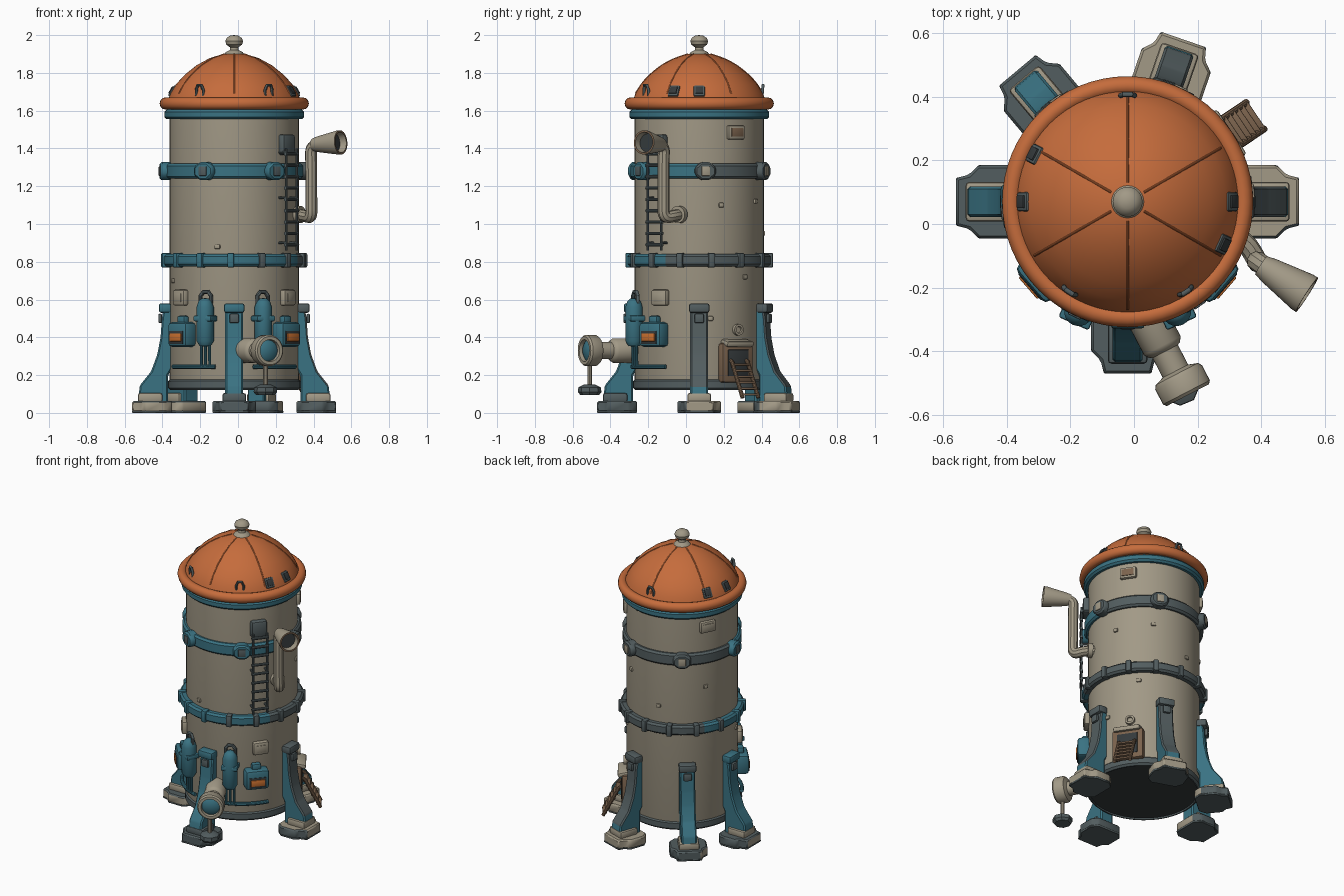
import bpy, bmesh, math
from mathutils import Matrix, Vector

if "Cube" in bpy.data.objects:
    bpy.data.objects.remove(bpy.data.objects["Cube"])

CX, CY = -0.02, 0.07          # tower axis


def mat(name, *c):
    m = bpy.data.materials.new(name)
    m.diffuse_color = (*c, 1)
    m.use_nodes = True
    m.node_tree.nodes["Principled BSDF"].inputs["Base Color"].default_value = m.diffuse_color
    return m


BEIGE = mat("warm_grey", 0.36, 0.32, 0.24)
ORANGE = mat("orange", 0.56, 0.15, 0.045)
TEAL = mat("teal", 0.042, 0.17, 0.225)
SLATE = mat("slate", 0.085, 0.11, 0.115)
BROWN = mat("brown", 0.20, 0.125, 0.075)
DARK = mat("dark_grey", 0.035, 0.042, 0.045)
AMBER = mat("amber_window", 0.62, 0.17, 0.03)


def polar(a):
    """Local x = outward, y = sideways, z = up."""
    return Matrix.Translation((CX, CY, 0)) @ Matrix.Rotation(math.radians(a), 4, 'Z')


def add(name, bm, m, M=Matrix(), second=None, rule=None):
    bm.transform(M)
    bmesh.ops.recalc_face_normals(bm, faces=bm.faces)
    me = bpy.data.meshes.new(name)
    me.materials.append(m)
    if second:
        me.materials.append(second)
        for f in bm.faces:
            f.material_index = int(rule(f.calc_center_median(), f.normal))
    bm.to_mesh(me)
    bm.free()
    ob = bpy.data.objects.new(name, me)
    bpy.context.collection.objects.link(ob)
    return ob


def box(name, size, loc, m, a=0, bevel=0.012, tilt=0, **kw):
    bm = bmesh.new()
    bmesh.ops.create_cube(bm, size=1)
    bm.transform(Matrix.Diagonal((*size, 1)))
    if bevel:
        bmesh.ops.bevel(bm, geom=bm.edges[:], offset=bevel, segments=2, affect='EDGES', profile=0.5)
    M = polar(a) @ Matrix.Translation(loc) @ Matrix.Rotation(math.radians(tilt), 4, 'Y')
    return add(name, bm, m, M, **kw)


def lathe(name, prof, m, M=None, n=64, closed=False, **kw):
    bm = bmesh.new()
    rings = [[bm.verts.new((r * math.cos(k * math.tau / n), r * math.sin(k * math.tau / n), z))
              for k in range(n)] for r, z in prof]
    pairs = list(zip(rings, rings[1:])) + ([(rings[-1], rings[0])] if closed else [])
    for A, B in pairs:
        for k in range(n):
            bm.faces.new((A[k], A[(k + 1) % n], B[(k + 1) % n], B[k]))
    bmesh.ops.remove_doubles(bm, verts=bm.verts[:], dist=1e-5)
    return add(name, bm, m, M or polar(0), **kw)


def prism(name, pts, width, m, M, axis='Y', bevel=0.008, **kw):
    """Extrude a profile drawn in x,z (axis Y) or x,y (axis Z)."""
    bm = bmesh.new()
    vs = [bm.verts.new((p[0], -width / 2, p[1]) if axis == 'Y' else (p[0], p[1], 0)) for p in pts]
    f = bm.faces.new(vs)
    ext = bmesh.ops.extrude_face_region(bm, geom=[f])['geom']
    d = (0, width, 0) if axis == 'Y' else (0, 0, width)
    bmesh.ops.translate(bm, vec=d, verts=[v for v in ext if isinstance(v, bmesh.types.BMVert)])
    bmesh.ops.recalc_face_normals(bm, faces=bm.faces)
    bmesh.ops.bevel(bm, geom=bm.edges[:], offset=bevel, segments=1, affect='EDGES')
    return add(name, bm, m, M, **kw)


def tube(name, pts, r, m, M=Matrix(), smooth=False):
    cu = bpy.data.curves.new(name, 'CURVE')
    cu.dimensions, cu.bevel_depth, cu.bevel_resolution, cu.use_fill_caps = '3D', r, 3, True
    sp = cu.splines.new('NURBS' if smooth else 'POLY')
    sp.points.add(len(pts) - 1)
    for p, q in zip(sp.points, pts):
        p.co = (*q, 1)
    if smooth:
        sp.use_endpoint_u, sp.order_u, sp.resolution_u = True, 3, 6
    tmp = bpy.data.objects.new(name + "_curve", cu)
    bpy.context.collection.objects.link(tmp)
    bm = bmesh.new()
    bm.from_mesh(tmp.to_mesh())
    tmp.to_mesh_clear()
    bpy.data.objects.remove(tmp)
    return add(name, bm, m, M)


def along(p, q):
    p, q = Vector(p), Vector(q)
    return Matrix.Translation(p) @ (q - p).to_track_quat('Z', 'Y').to_matrix().to_4x4()


# Tower shell with dark underside
lathe("tower_body", [(0, .13), (.335, .13), (.342, .15), (.342, 1.59), (.30, 1.62), (0, 1.62)], BEIGE,
      second=DARK, rule=lambda c, n: n.z < -.5)


def hoop(name, r, z0, z1, m, **kw):
    b = 0.012
    lathe(name, [(.33, z0), (r - b, z0), (r, z0 + b), (r, z1 - b), (r - b, z1), (.33, z1)], m, closed=True, **kw)


hoop("base_ring", .35, .12, .18, SLATE)
hoop("lower_band", .38, .775, .84, TEAL, second=SLATE, rule=lambda c, n: c.y + .6 * c.x > .06)
hoop("upper_band", .365, 1.24, 1.32, TEAL, second=SLATE, rule=lambda c, n: c.y > .06)
hoop("collar_ring", .37, 1.555, 1.605, TEAL)

# Band clamps
for i in range(6):
    a = 5 + 60 * i
    back = 0 < a < 180
    o = [(.052 * math.cos(t), .06 * math.sin(t)) for t in [math.radians(22.5 + 45 * k) for k in range(8)]]
    M = polar(a) @ Matrix.Translation((.33, 0, 1.28)) @ Matrix.Rotation(math.pi / 2, 4, 'Y')
    prism("band_clamp", o, .065, SLATE if back else TEAL, M, axis='Z', bevel=.01)
    box("clamp_face", (.012, .045, .05), (.394, 0, 1.28), SLATE if not back else BEIGE, a, .004)
for i in range(14):
    a = 10 + i * 360 / 14
    box("band_lug", (.05, .035, .078), (.366, 0, .808), SLATE if a < 190 or a > 290 else TEAL, a, .008)

# Dome, rim and finial
DOME = [(.35, 1.655), (.338, 1.69), (.308, 1.74), (.262, 1.79), (.2, 1.84), (.13, 1.878), (.06, 1.9), (0, 1.905)]
lathe("dome_roof", DOME, ORANGE)
lathe("dome_rim", [(.365 + .03 * math.cos(t), 1.638 + .032 * math.sin(t))
                   for t in [k * math.tau / 12 for k in range(12)]], ORANGE, closed=True)
for a in range(30, 390, 60):
    tube("dome_seam", [(r, 0, z) for r, z in DOME[1:-1]], .004, ORANGE, polar(a), True)
lathe("finial", [(.055, 1.895), (.045, 1.91), (.024, 1.92), (.022, 1.935), (.042, 1.95), (.047, 1.968),
                 (.04, 1.985), (.022, 1.997), (0, 2.0)], BEIGE, n=24)

# Dome vents and lifting loops
for a in (0, -24, 153, 180):
    box("dome_vent", (.03, .06, .065), (.322, 0, 1.70), SLATE, a, .008, -30)
    box("vent_cover", (.008, .04, .042), (.336, 0, 1.709), DARK, a, .002, -30)
for a in (90, 237, 303):
    tube("dome_loop", [(.333, -.022, 1.67), (.335, -.022, 1.71), (.338, -.012, 1.735),
                       (.338, .012, 1.735), (.335, .022, 1.71), (.333, .022, 1.67)], .008, SLATE, polar(a))

# Buttress legs with feet
LEG = [(.32, .57), (.37, .57), (.383, .5), (.39, .4), (.407, .31), (.44, .22), (.5, .145), (.51, .05),
       (.35, .05), (.35, .2), (.32, .25)]
FOOT = [(.33, -.08), (.37, -.115), (.47, -.115), (.50, -.085), (.54, -.075), (.54, .075), (.50, .085),
        (.47, .115), (.37, .115), (.33, .08)]
for a in (0, 71, 130, 180, 270):
    out = Vector((math.cos(math.radians(a)), math.sin(math.radians(a)), 0))
    prism("buttress_leg", LEG, .095, TEAL, polar(a), second=SLATE,
          rule=lambda c, n: a in (0, 71) and n.dot(out) > .35 and c.z > .12)
    box("leg_cap", (.065, .108, .05), (.367, 0, .555), TEAL if a in (180, 270) else SLATE, a, .012)
    box("leg_bolt", (.02, .05, .05), (.392, 0, .50), SLATE, a, .008)
    box("ankle_block", (.13, .125, .05), (.445, 0, .08), SLATE if a == 270 else BEIGE, a, .012)
    prism("foot", FOOT, .06, SLATE, polar(a) @ Matrix.Translation((0, 0, .004)), axis='Z',
          second=BEIGE, rule=lambda c, n: a != 270 and n.z > -.3 and n.y > -.4)
    prism("foot_sole", FOOT, .012, SLATE, polar(a), axis='Z', bevel=.003)

# Front tanks, pipes and control units, mirrored about the tower axis
for s in (-1, 1):
    t = 270 + 24 * s
    lathe("front_tank", [(0, .35), (.03, .355), (.046, .38), (.046, .56), (.036, .59), (.02, .605), (0, .608)], TEAL,
          polar(t) @ Matrix.Translation((.378, 0, 0)), n=20)
    box("tank_strap", (.09, .104, .03), (.375, 0, .50), TEAL, t, .008)
    tube("tank_loop", [(.37, -.03, .58), (.37, -.03, .62), (.37, -.014, .64), (.37, .014, .64), (.37, .03, .62),
                       (.37, .03, .58)], .011, SLATE, polar(t))
    for k in (-.024, 0, .024):
        tube("tank_pipe", [(.375, k, .37), (.372, k, .245)], .008, TEAL, polar(t))
    arc = [math.radians(270 + s * k) for k in range(16, 62, 5)]
    tube("pipe_rail", [(.368 * math.cos(k), .368 * math.sin(k), .245) for k in arc], .012, TEAL, polar(0))
    u = 270 + 49 * s
    box("control_unit", (.085, .15, .13), (.365, 0, .415), TEAL, u, .02)
    box("unit_recess", (.008, .11, .07), (.406, 0, .40), DARK, u, .003)
    box("unit_window", (.016, .09, .042), (.408, 0, .40), AMBER, u, .004)
    box("unit_top_pipe", (.04, .06, .05), (.36, 0, .49), TEAL, u, .012)
    box("panel_box", (.04, .10, .085), (.35, 0, .61), BEIGE, 270 + 54 * s, .012)
    box("panel_inset", (.008, .06, .045), (.369, 0, .61), BEIGE, 270 + 54 * s, .002)

# Front viewing scope on a post
M = along((.02, -.25, .33), (.165, -.53, .33))
lathe("scope_barrel", [(0, 0), (.065, 0), (.065, .15), (.055, .165), (.045, .17), (.045, .24), (.075, .25), (.083, .262),
                       (.083, .315), (.075, .325), (.058, .325), (.055, .30), (0, .30)], BEIGE, M, n=32)
lathe("scope_lens", [(.056, .303), (.04, .315), (0, .32)], TEAL, M, n=24)
tube("scope_post", [(.145, -.51, .13), (.145, -.51, .27)], .013, BEIGE)
lathe("scope_foot", [(0, .095), (.05, .095), (.062, .11), (.06, .135), (.03, .15), (0, .15)], SLATE,
      Matrix.Translation((.145, -.51, 0)), n=8)

# Right-hand ladder and its mounting box
for y in (-.045, .045):
    tube("ladder_rail", [(.385, y, .86), (.385, y, 1.40)], .007, SLATE, polar(-38))
for k in range(9):
    z = .89 + .06 * k
    tube("ladder_rung", [(.385, -.055, z), (.385, .055, z)], .009, SLATE, polar(-38))
for z in (.9, 1.14, 1.38):
    for y in (-.045, .045):
        tube("ladder_bracket", [(.33, y, z), (.385, y, z)], .007, SLATE, polar(-38))
box("ladder_box", (.05, .10, .11), (.35, 0, 1.42), SLATE, -38, .014)

# Horn pipe on the right
tube("horn_pipe", [(.29, -.02, 1.05), (.35, -.05, 1.045), (.39, -.12, 1.03), (.388, -.12, 1.12), (.388, -.12, 1.33),
                   (.385, -.115, 1.42), (.44, -.155, 1.425)], .032, BEIGE, smooth=True)
lathe("pipe_flange", [(0, 0), (.045, 0), (.045, .03), (0, .03)], BEIGE, along((.31, -.03, 1.05), (.36, -.06, 1.05)), n=24)
M = along((.40, -.13, 1.42), (.54, -.22, 1.432))
lathe("horn", [(.034, 0), (.042, .03), (.064, .155), (.064, .172), (.054, .172), (.048, .13), (0, .12)], BEIGE, M, n=32,
      second=BROWN, rule=lambda c, n: n.dot(Vector((.84, -.54, 0))) > .8)
lathe("horn_throat", [(.049, .135), (0, .135)], DARK, M, n=24)

# Rear-right hatch and stair
box("hatch_frame", (.05, .20, .21), (.345, 0, .265), BROWN, 34, .016)
box("hatch_opening", (.01, .13, .14), (.368, 0, .265), DARK, 34, .003)
box("hatch_hood", (.07, .17, .03), (.36, 0, .37), BEIGE, 34, .01, 12)
for y in (-.05, .05):
    tube("stair_rail", [(.36, y, .28), (.385, y, .27), (.485, y, .08)], .011, BROWN, polar(34))
for k in range(6):
    box("stair_tread", (.03, .10, .012), (.392 + .0165 * k, 0, .255 - .0315 * k), BROWN, 34, .003)

# Wall plates and round port
for a, m in ((34, BROWN), (152, BEIGE)):
    box("wall_plate", (.03, .105, .075), (.345, 0, 1.485), BEIGE, a, .01)
    box("wall_plate_inset", (.008, .075, .045), (.36, 0, 1.485), m, a, .002)
lathe("round_port", [(0, 0), (.03, 0), (.03, .03), (.018, .03), (.016, .02), (0, .02)], BEIGE,
      polar(36) @ Matrix.Translation((.33, 0, .44)) @ Matrix.Rotation(math.pi / 2, 4, 'Y'), n=20)
for a, z in ((255, .88), (20, 1.1), (45, .72), (60, 1.12), (100, .95), (200, .7), (150, 1.08), (10, .5)):
    box("wall_stud", (.02, .03, .025), (.342, 0, z), BEIGE, a, .006)

# Smooth shading with sharp creases
for ob in bpy.context.collection.objects:
    ob.select_set(True)
    bpy.context.view_layer.objects.active = ob
bpy.ops.object.shade_smooth_by_angle(angle=math.radians(35))
